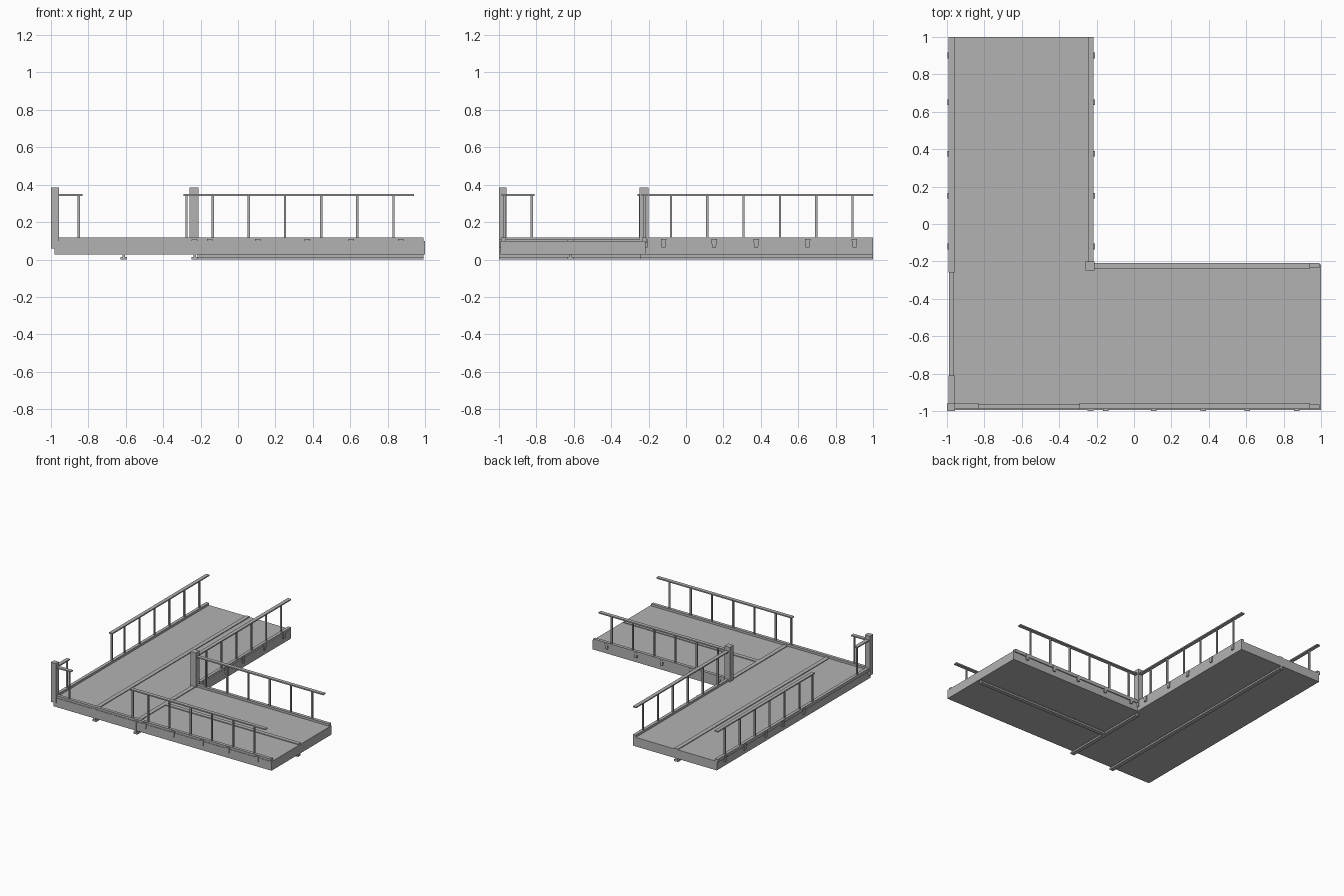
import bpy
import bmesh
from mathutils import Vector

default = bpy.data.objects.get("Cube")
if default:
    bpy.data.objects.remove(default)

steel = bpy.data.materials.new("grey_steel")
steel.use_nodes = True
GREY = (0.45, 0.45, 0.45, 1)
steel.diffuse_color = GREY
steel.node_tree.nodes["Principled BSDF"].inputs["Base Color"].default_value = GREY


def make(name, bm):
    bmesh.ops.recalc_face_normals(bm, faces=bm.faces)
    mesh = bpy.data.meshes.new(name)
    bm.to_mesh(mesh)
    bm.free()
    mesh.materials.append(steel)
    obj = bpy.data.objects.new(name, mesh)
    bpy.context.collection.objects.link(obj)
    return obj


def add_box(bm, x, y, z):
    """Add a box given its (low, high) extents on each axis."""
    verts = bmesh.ops.create_cube(bm, size=1)["verts"]
    for v in verts:
        v.co = Vector([lo + (c + 0.5) * (hi - lo) for c, (lo, hi) in zip(v.co, (x, y, z))])
    return verts


def box(name, x, y, z):
    bm = bmesh.new()
    add_box(bm, x, y, z)
    return make(name, bm)


def strip(bm, axis, span, centre, width, z):
    """Add a bar that runs along one horizontal axis."""
    across = (centre - width / 2, centre + width / 2)
    x, y = (span, across) if axis == "x" else (across, span)
    return add_box(bm, x, y, z)


def railing(name, axis, centre, span, stations):
    """Handrail on thin square balusters."""
    bm = bmesh.new()
    strip(bm, axis, span, centre, 0.03, (0.34, 0.35))
    for s in stations:
        strip(bm, axis, (s - 0.006, s + 0.006), centre, 0.012, (0.1, 0.342))
    make(name, bm)


def kerb(name, axis, centre, span, width=0.026):
    bm = bmesh.new()
    strip(bm, axis, span, centre, width, (0.092, 0.118))
    make(name, bm)


def brackets(name, axis, centre, stations):
    """Tapered lugs along the side of the deck."""
    bm = bmesh.new()
    k = 0 if axis == "x" else 1
    for s in stations:
        for v in strip(bm, axis, (s - 0.015, s + 0.015), centre, 0.02, (0.065, 0.11)):
            if v.co.z < 0.08:
                v.co[k] = s + (v.co[k] - s) * 0.7
    make(name, bm)


def beam(name, axis, centre, span):
    """I-section joist: cover strip, web and bottom flange."""
    bm = bmesh.new()
    strip(bm, axis, span, centre, 0.034, (0.096, 0.106))
    strip(bm, axis, span, centre, 0.014, (0.01, 0.1))
    strip(bm, axis, span, centre, 0.034, (0, 0.014))
    make(name, bm)


# L-shaped deck
bm = bmesh.new()
outline = [(-0.98, -0.993), (1, -0.993), (1, -0.217),
           (-0.217, -0.217), (-0.217, 1), (-0.98, 1)]
face = bm.faces.new([bm.verts.new((x, y, 0.026)) for x, y in outline])
top = bmesh.ops.extrude_face_region(bm, geom=[face])["geom"]
for v in top:
    if isinstance(v, bmesh.types.BMVert):
        v.co.z = 0.1
make("deck", bm)

# Joists under the seams
beam("long_joist", "y", -0.61, (-0.993, 1))
beam("junction_joist", "y", -0.232, (-1, -0.24))
beam("cross_joist", "x", -0.618, (-0.215, 0.99))

# Kerbs along every railing side
kerb("outer_side_kerb", "y", -0.976, (-0.98, 1))
kerb("outer_front_kerb", "x", -0.976, (-0.96, 0.99))
kerb("inner_side_kerb", "y", -0.231, (-0.22, 1))
kerb("inner_back_kerb", "x", -0.222, (-0.22, 0.99))

# Lugs on the deck sides
x_lugs = (-0.15, 0.105, 0.37, 0.605, 0.87)
y_lugs = (-0.12, 0.15, 0.375, 0.65, 0.9)
brackets("front_lugs", "x", -0.99, x_lugs)
brackets("inner_back_lugs", "x", -0.217, x_lugs)
brackets("outer_side_lugs", "y", -0.985, y_lugs)
brackets("inner_side_lugs", "y", -0.217, y_lugs)

# Corner posts
box("outer_corner_post", (-1, -0.955), (-1, -0.96), (0.06, 0.385))
box("inner_corner_post", (-0.258, -0.21), (-0.248, -0.2), (0.06, 0.385))

# Railings
x_posts = [-0.135 + 0.193 * i for i in range(6)]
y_posts = [-0.08 + 0.194 * i for i in range(6)]
railing("front_railing", "x", -0.972, (-0.29, 0.94), [-0.275] + x_posts)
railing("inner_back_railing", "x", -0.222, (-0.22, 0.94), x_posts)
railing("outer_side_railing", "y", -0.975, (-0.26, 1), [-0.245] + y_posts)
railing("inner_side_railing", "y", -0.232, (-0.22, 1), y_posts)
railing("front_stub_railing", "x", -0.972, (-0.97, -0.83), [-0.85])
railing("side_stub_railing", "y", -0.975, (-0.97, -0.81), [-0.825])
